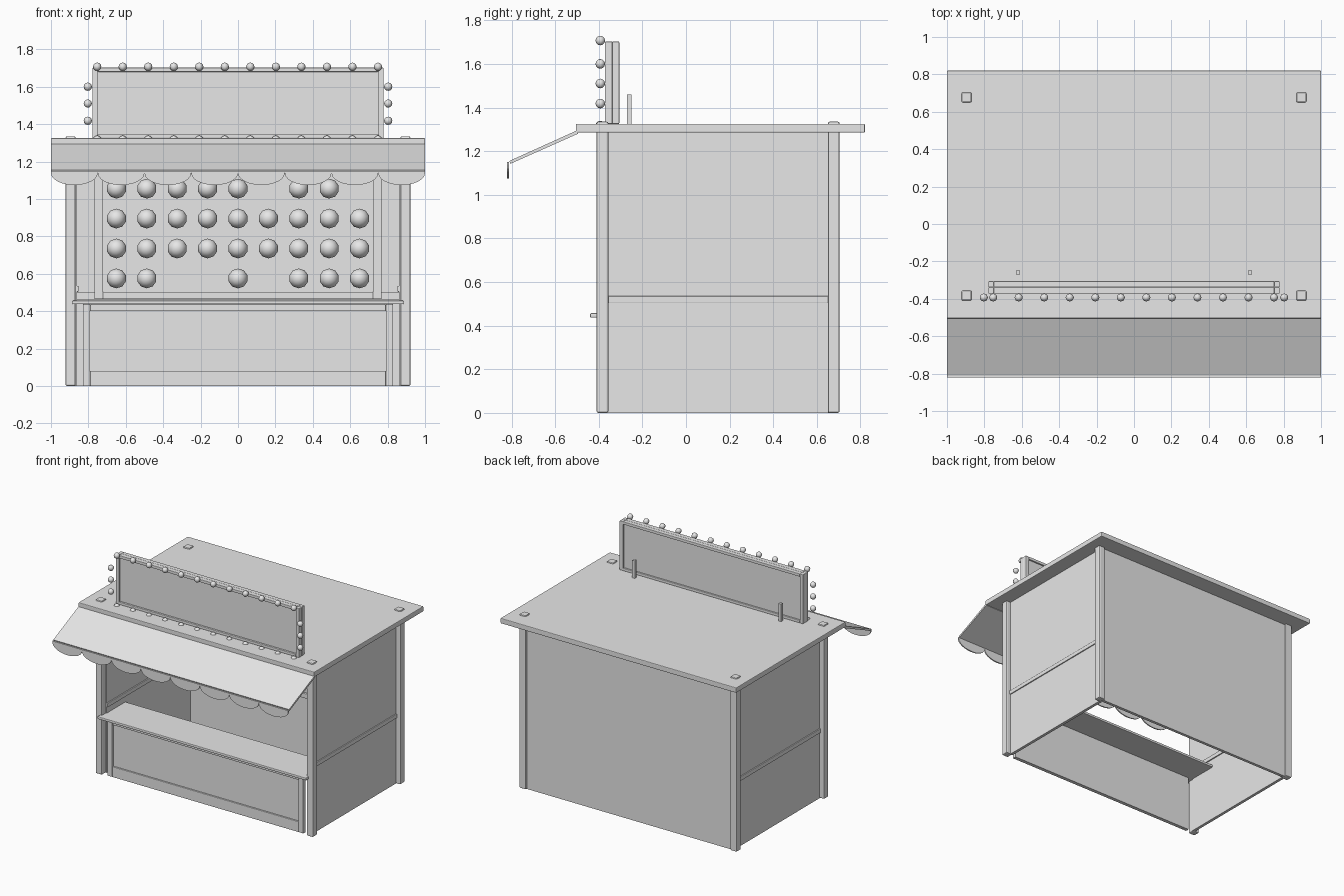
import bpy, bmesh, math
from mathutils import Matrix

cube = bpy.data.objects.get("Cube")
if cube:
    bpy.data.objects.remove(cube, do_unlink=True)

GREY = (0.8, 0.8, 0.8, 1)
mat = bpy.data.materials.new("plain grey")
mat.use_nodes = True
mat.diffuse_color = GREY
mat.node_tree.nodes["Principled BSDF"].inputs["Base Color"].default_value = GREY


def finish(name, bm, bevel=0, smooth=False):
    """Turn a bmesh into a named, coloured object."""
    bmesh.ops.recalc_face_normals(bm, faces=bm.faces)
    mesh = bpy.data.meshes.new(name)
    for f in bm.faces:
        f.smooth = smooth
    bm.to_mesh(mesh)
    bm.free()
    mesh.materials.append(mat)
    obj = bpy.data.objects.new(name, mesh)
    bpy.context.collection.objects.link(obj)
    if bevel:
        mod = obj.modifiers.new("soft edges", 'BEVEL')
        mod.width = bevel
        mod.segments = 2
    return obj


def add_box(bm, x, y, z):
    """Add a box given (min, max) pairs."""
    mid = [(a + b) / 2 for a, b in (x, y, z)]
    size = [b - a for a, b in (x, y, z)]
    bmesh.ops.create_cube(bm, size=1, matrix=Matrix.Translation(mid) @ Matrix.Diagonal((*size, 1)))


def box(name, x, y, z, bevel=0):
    bm = bmesh.new()
    add_box(bm, x, y, z)
    return finish(name, bm, bevel)


def frame(name, half, y, z, side, bottom, top, bevel=0.003):
    """Four bars around a rectangular opening facing the front."""
    bm = bmesh.new()
    for s in (-1, 1):
        add_box(bm, sorted((s * half, s * (half - side))), y, z)
    inner = half - side
    add_box(bm, (-inner, inner), y, (z[0], z[0] + bottom))
    add_box(bm, (-inner, inner), y, (z[1] - top, z[1]))
    return finish(name, bm, bevel)


def extrude_outline(name, points, direction, bevel=0):
    bm = bmesh.new()
    face = bm.faces.new([bm.verts.new(p) for p in points])
    new = bmesh.ops.extrude_face_region(bm, geom=[face])["geom"]
    bmesh.ops.translate(bm, vec=direction, verts=[v for v in new if isinstance(v, bmesh.types.BMVert)])
    return finish(name, bm, bevel)


# Corner posts and side walls
for s, side in ((-1, "right"), (1, "left")):
    for y, end in ((-0.383, "front"), (0.677, "back")):
        box(f"{end}_{side}_post", sorted((s * 0.868, s * 0.922)),
            (y - 0.027, y + 0.027), (0, 1.335), 0.008)
    box(f"{side}_wall", sorted((s * 0.862, s * 0.885)), (-0.36, 0.655), (0, 1.285))
    box(f"{side}_wall_rail", sorted((s * 0.853, s * 0.893)), (-0.36, 0.655), (0.503, 0.535), 0.003)

# Back wall and roof
box("back_wall", (-0.87, 0.87), (0.665, 0.688), (0, 1.285))
box("back_wall_rail", (-0.86, 0.86), (0.65, 0.665), (0.46, 0.5))
box("roof", (-1, 1), (-0.505, 0.82), (1.285, 1.325), 0.005)

# Counter with a panelled front
box("counter_front_board", (-0.83, 0.83), (-0.382, -0.365), (0, 0.437))
frame("counter_front_frame", 0.83, (-0.395, -0.38), (0, 0.437), 0.04, 0.08, 0.037)
box("counter_top", (-0.885, 0.885), (-0.44, -0.13), (0.437, 0.457), 0.005)

# Prize board with rows of balloons
box("balloon_board", (-0.76, 0.76), (0.63, 0.665), (0.47, 1.165))
frame("balloon_board_frame", 0.767, (0.615, 0.64), (0.465, 1.17), 0.045, 0.037, 0.037)
missing = {(0, 2), (0, 3), (0, 5), (3, 5), (3, 8)}
bm = bmesh.new()
for row in range(4):
    for col in range(9):
        if (row, col) not in missing:
            place = Matrix.Translation((-0.65 + 0.1625 * col, 0.59, 0.575 + 0.16 * row))
            bmesh.ops.create_uvsphere(bm, u_segments=10, v_segments=6, radius=0.053,
                                      matrix=place @ Matrix.Rotation(math.pi / 2, 4, 'X'))
finish("balloons", bm, smooth=True)

# Sloping awning with a scalloped edge
extrude_outline("awning", [(-1, -0.5, 1.295), (-1, -0.81, 1.155), (-1, -0.805, 1.142), (-1, -0.495, 1.28)],
                (2, 0, 0))
scallops, steps = 8, 12
width = 2 / scallops
outline = [(1, -0.82, 1.15), (-1, -0.82, 1.15)]
for i in range(scallops):
    for k in range(steps + (i == scallops - 1)):
        a = math.pi * k / steps
        outline.append((-1 + width * (i + 0.5 - 0.5 * math.cos(a)), -0.82, 1.138 - 0.064 * math.sin(a)))
extrude_outline("awning_valance", outline, (0, 0.009, 0))

# Sign with a raised frame on both faces, and its back supports
box("sign_board", (-0.765, 0.765), (-0.358, -0.318), (1.325, 1.695))
for name, y in (("sign_front_frame", (-0.372, -0.338)), ("sign_back_frame", (-0.338, -0.306))):
    frame(name, 0.778, y, (1.325, 1.702), 0.028, 0.02, 0.022)
for s, side in ((-1, "right"), (1, "left")):
    box(f"{side}_sign_support", (s * 0.62 - 0.011, s * 0.62 + 0.011), (-0.271, -0.249), (1.32, 1.46))

# Bulbs around the sign
spots = [(-0.753 + 0.1365 * i, z) for i in range(12) for z in (1.707, 1.317)]
spots += [(s * 0.803, z) for s in (-1, 1) for z in (1.6, 1.51, 1.418)]
bm = bmesh.new()
for x, z in spots:
    bmesh.ops.create_uvsphere(bm, u_segments=8, v_segments=6, radius=0.022,
                              matrix=Matrix.Translation((x, -0.393, z)))
finish("sign_bulbs", bm, smooth=True)
